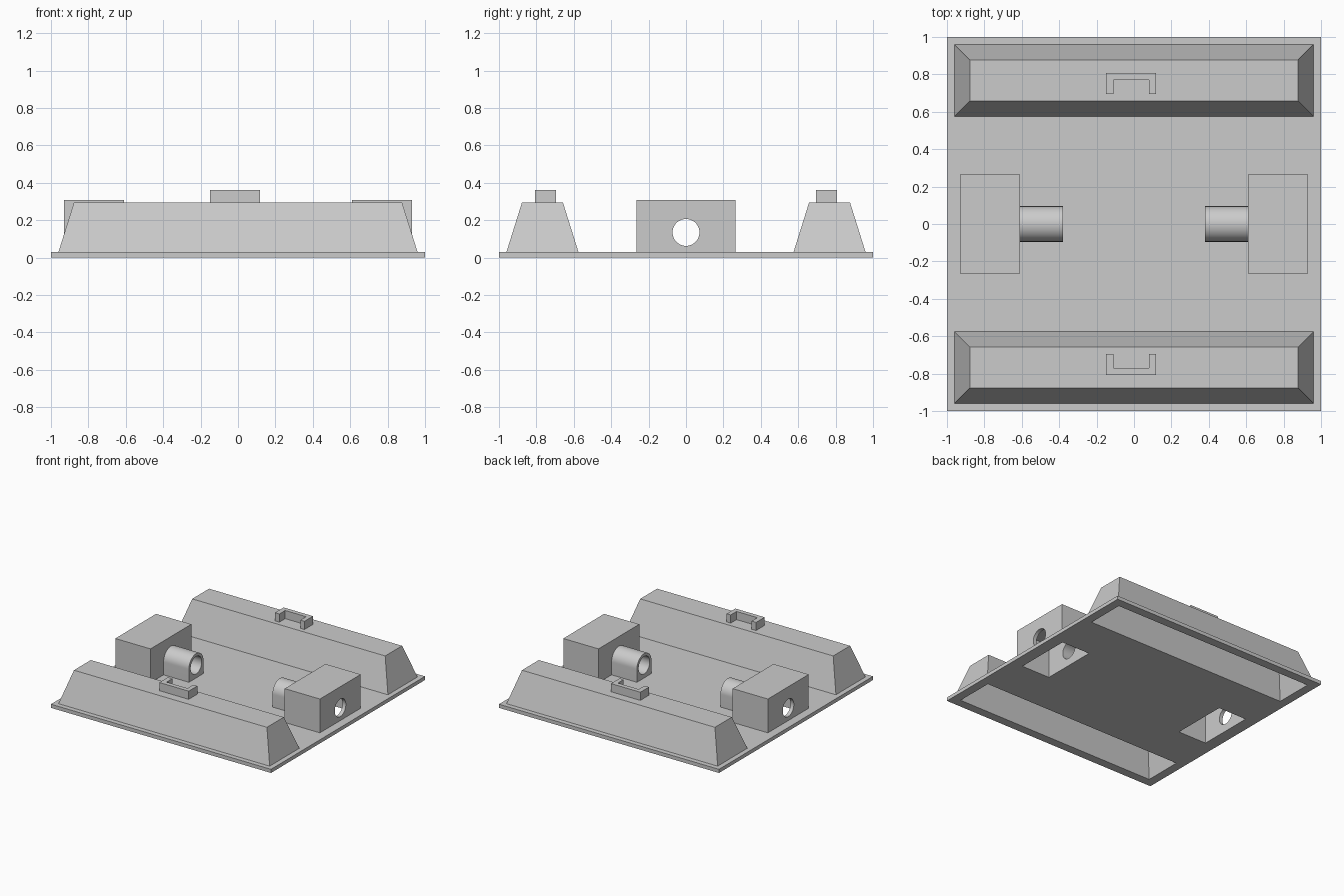
import bpy
import bmesh
import math
from mathutils import Vector

cube = bpy.data.objects.get("Cube")
if cube:
    bpy.data.objects.remove(cube, do_unlink=True)

grey = bpy.data.materials.new("plain grey")
grey.use_nodes = True
grey.diffuse_color = (0.6, 0.6, 0.6, 1)
grey.node_tree.nodes["Principled BSDF"].inputs["Base Color"].default_value = (0.6, 0.6, 0.6, 1)


def loft(name, bottom, top):
    """Solid between two matching closed loops of points."""
    bm = bmesh.new()
    a = [bm.verts.new(p) for p in bottom]
    b = [bm.verts.new(p) for p in top]
    bm.faces.new(a)
    bm.faces.new(b)
    for i in range(len(a)):
        j = (i + 1) % len(a)
        bm.faces.new((a[i], a[j], b[j], b[i]))
    bmesh.ops.recalc_face_normals(bm, faces=bm.faces)
    mesh = bpy.data.meshes.new(name)
    bm.to_mesh(mesh)
    bm.free()
    mesh.materials.append(grey)
    obj = bpy.data.objects.new(name, mesh)
    bpy.context.collection.objects.link(obj)
    return obj


def block(name, x0, x1, y0, y1, z0, z1, taper=0.0):
    def ring(t, z):
        return [Vector(p) for p in ((x0 + t, y0 + t, z), (x1 - t, y0 + t, z),
                                    (x1 - t, y1 - t, z), (x0 + t, y1 - t, z))]
    return loft(name, ring(0, z0), ring(taper, z1))


def extrude_x(name, profile, x0, x1):
    return loft(name, [(x0, y, z) for y, z in profile], [(x1, y, z) for y, z in profile])


def activate(obj):
    bpy.ops.object.select_all(action='DESELECT')
    obj.select_set(True)
    bpy.context.view_layer.objects.active = obj


def cut(obj, cutter):
    activate(obj)
    mod = obj.modifiers.new("cut", 'BOOLEAN')
    mod.operation = 'DIFFERENCE'
    mod.solver = 'EXACT'
    mod.object = cutter
    bpy.ops.object.modifier_apply(modifier=mod.name)


def arc(radius, start, end, steps):
    angles = [start + (end - start) * i / steps for i in range(steps + 1)]
    return [(radius * math.cos(t), BORE_Z + radius * math.sin(t)) for t in angles]


FLOOR, WALL, BORE_Z = 0.03, 0.03, 0.135
cutters = []
plate = block("base_plate", -1, 1, -1, 1, 0, FLOOR)

# Hollow tapered rails with a small U-shaped bracket on top
for side, s in (("front", -1), ("back", 1)):
    y0, y1 = sorted((s * 0.575, s * 0.96))
    rail = block(side + "_rail", -0.96, 0.96, y0, y1, FLOOR, 0.295, 0.083)
    cavity = block("rail_cutter", -0.96 + WALL, 0.96 - WALL, y0 + WALL, y1 - WALL,
                   -0.01, 0.265, 0.083)
    cut(rail, cavity)
    cut(plate, cavity)
    cutters.append(cavity)
    outline = [(-0.15, 0.695), (-0.11, 0.695), (-0.11, 0.77), (0.08, 0.77),
               (0.08, 0.695), (0.117, 0.695), (0.117, 0.807), (-0.15, 0.807)]
    loft(side + "_bracket", [(x, s * y, 0.295) for x, y in outline],
         [(x, s * y, 0.362) for x, y in outline])

# Hollow housings with arched, bored spouts facing the middle
for side, s in (("right", -1), ("left", 1)):
    x0, x1 = sorted((s * 0.61, s * 0.93))
    housing = block(side + "_housing", x0, x1, -0.265, 0.265, FLOOR, 0.308)
    cavity = block("housing_cutter", x0 + WALL, x1 - WALL, -0.235, 0.235, -0.01, 0.278)
    cut(housing, cavity)
    cut(plate, cavity)
    arch = [(0.095, FLOOR)] + arc(0.095, 0, math.pi, 32) + [(-0.095, FLOOR)]
    spout = extrude_x(side + "_spout", arch, s * 0.38, s * 0.61)
    bore = extrude_x("bore_cutter", arc(0.072, 0, math.tau, 48)[:-1], s * 0.3, s * 1.0)
    for part in (housing, spout):
        cut(part, bore)
        activate(part)
        bpy.ops.object.shade_smooth_by_angle(angle=math.radians(30))
    cutters += [cavity, bore]

for cutter in cutters:
    bpy.data.objects.remove(cutter, do_unlink=True)
